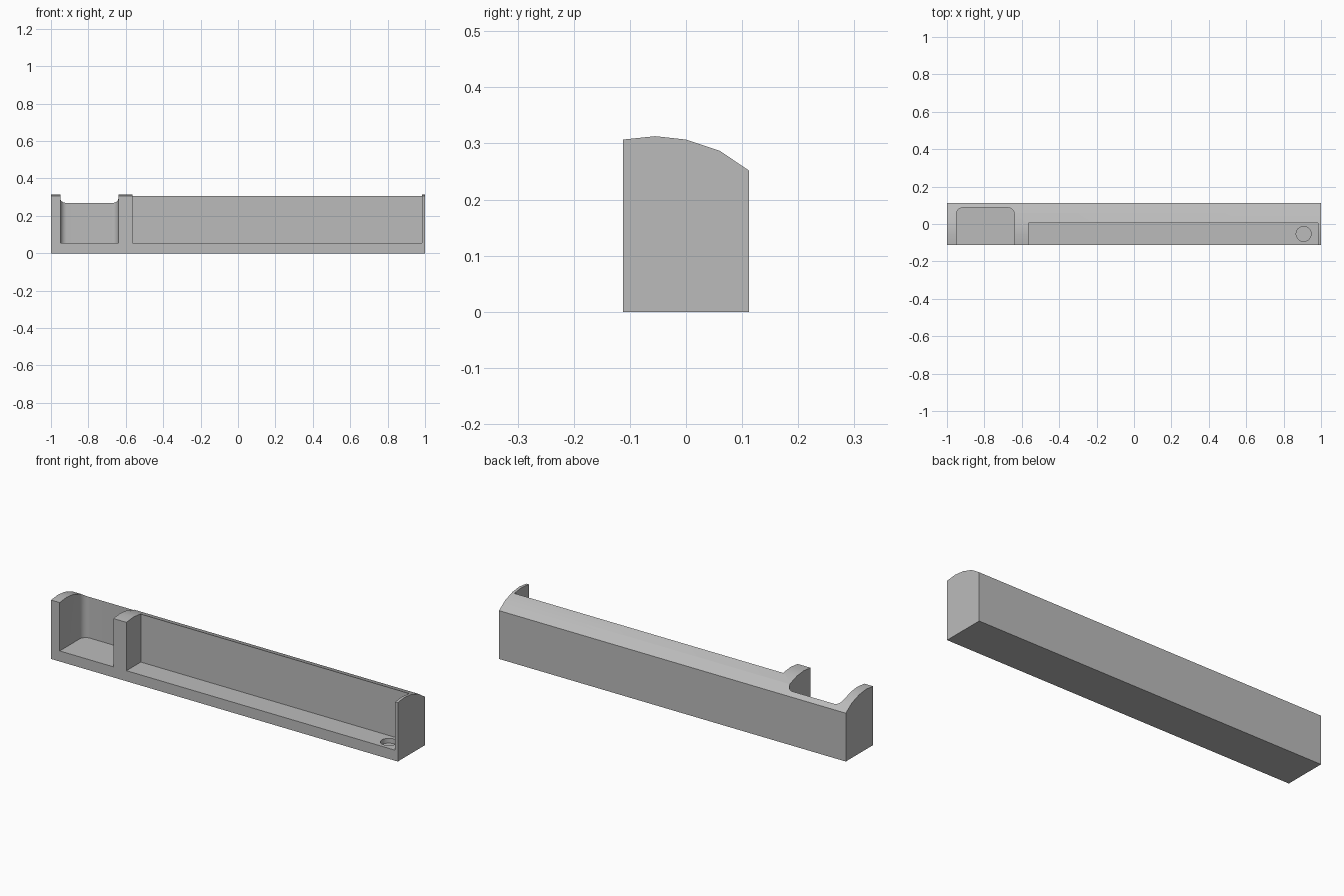
import bpy
import bmesh
import math
from mathutils import Vector

cube = bpy.data.objects.get("Cube")
if cube:
    bpy.data.objects.remove(cube, do_unlink=True)

# Single plain grey finish
grey = bpy.data.materials.new("plain_grey")
grey.use_nodes = True
colour = (0.5, 0.5, 0.5, 1)
grey.diffuse_color = colour
grey.node_tree.nodes["Principled BSDF"].inputs["Base Color"].default_value = colour


def prism(name, outline, direction):
    """Extrude a closed outline of 3D points along a direction."""
    bm = bmesh.new()
    face = bm.faces.new([bm.verts.new(p) for p in outline])
    extruded = bmesh.ops.extrude_face_region(bm, geom=[face])["geom"]
    top = [v for v in extruded if isinstance(v, bmesh.types.BMVert)]
    bmesh.ops.translate(bm, verts=top, vec=Vector(direction))
    bmesh.ops.recalc_face_normals(bm, faces=bm.faces)
    mesh = bpy.data.meshes.new(name)
    bm.to_mesh(mesh)
    bm.free()
    mesh.materials.append(grey)
    obj = bpy.data.objects.new(name, mesh)
    bpy.context.collection.objects.link(obj)
    return obj


def arc(cx, cy, r, start, end, steps):
    return [(cx + r * math.cos(a), cy + r * math.sin(a)) for a in
            (math.radians(start + (end - start) * i / steps) for i in range(steps + 1))]


def carve(body, cutter):
    cutter.hide_render = True
    mod = body.modifiers.new(cutter.name, 'BOOLEAN')
    mod.operation = 'DIFFERENCE'
    mod.solver = 'EXACT'
    mod.object = cutter
    bpy.ops.object.select_all(action='DESELECT')
    bpy.context.view_layer.objects.active = body
    body.select_set(True)
    bpy.ops.object.modifier_apply(modifier=mod.name)
    bpy.data.objects.remove(cutter, do_unlink=True)


# Long body with a curved top
half = 0.112
section = [(-half, 0), (-half, 0.307), (-0.055, 0.313), (0, 0.307),
           (0.06, 0.287), (half, 0.252), (half, 0)]
body = prism("tray_body", [(-1, y, z) for y, z in section], (2, 0, 0))

floor, front = 0.055, -0.2

# Short deep pocket with rounded rear corners
x0, x1, back, r = -0.95, -0.64, 0.087, 0.035
outline = [(x0, front), (x1, front)]
outline += arc(x1 - r, back - r, r, 0, 90, 8)
outline += arc(x0 + r, back - r, r, 90, 180, 8)
carve(body, prism("short_pocket", [(x, y, floor) for x, y in outline], (0, 0, 0.5)))

# Long shallow pocket
x0, x1, back = -0.565, 0.985, 0.006
outline = [(x0, front), (x1, front), (x1, back), (x0, back)]
carve(body, prism("long_pocket", [(x, y, floor) for x, y in outline], (0, 0, 0.5)))

# Round blind recess in the floor
outline = arc(0.907, -0.053, 0.04, 0, 360, 32)[:-1]
carve(body, prism("round_recess", [(x, y, 0.03) for x, y in outline], (0, 0, 0.1)))

bpy.ops.object.shade_smooth_by_angle(angle=math.radians(30))
